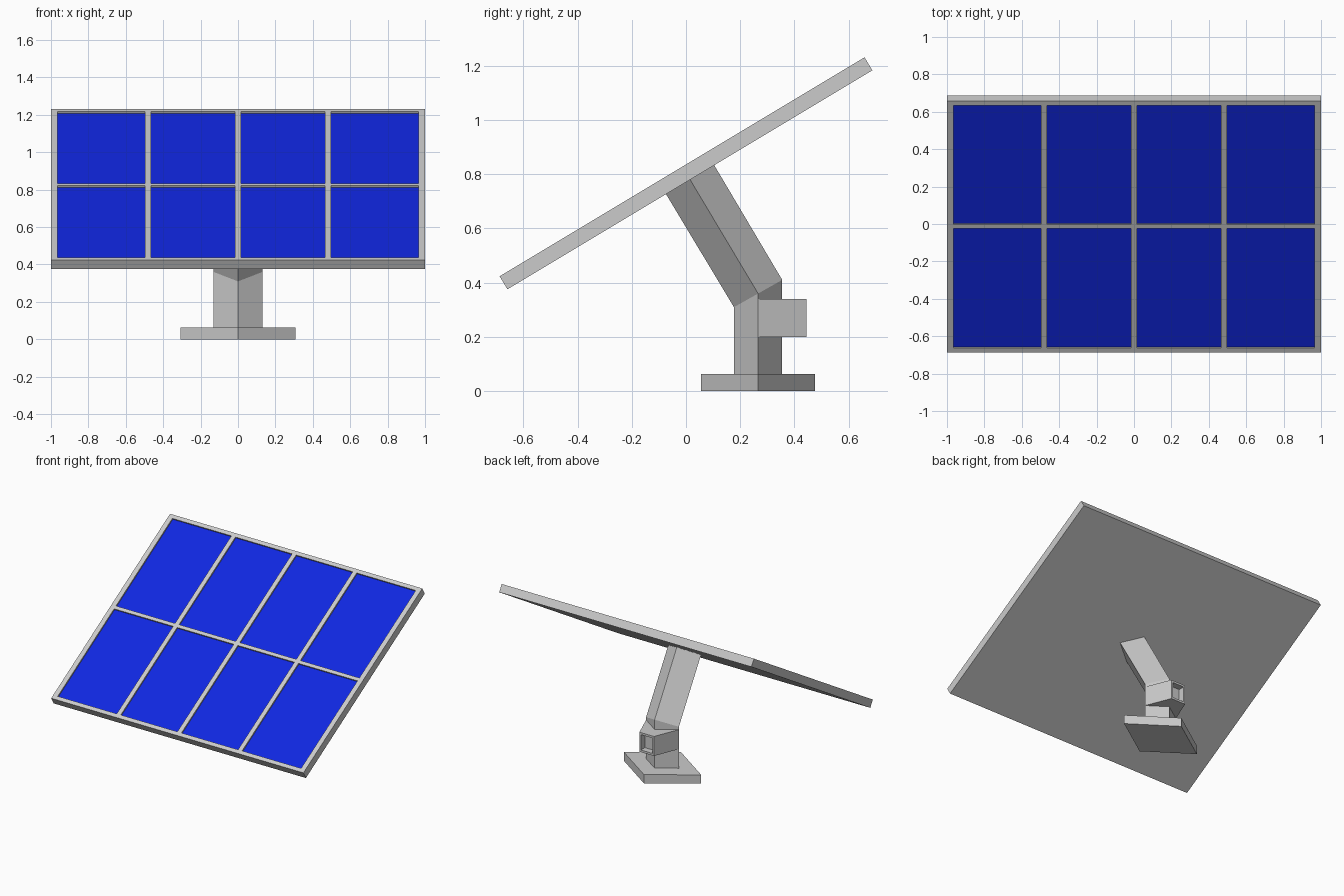
import bpy, bmesh
from math import atan
from mathutils import Matrix, Vector

if "Cube" in bpy.data.objects:
    bpy.data.objects.remove(bpy.data.objects["Cube"])

TILT = atan(0.6)
W, L, T, D = 2.0, 1.57, 0.056, 0.012      # panel width, length, thickness, cell recess
PANEL = Matrix.Translation((0, 0, 0.8035)) @ Matrix.Rotation(TILT, 4, 'X')
CY = 0.266                                # stand centre in y

blue = bpy.data.materials.new("cell_blue")
blue.diffuse_color = (0.005, 0.02, 0.75, 1)
blue.use_nodes = True
blue.node_tree.nodes["Principled BSDF"].inputs["Base Color"].default_value = blue.diffuse_color


def finish(name, bm, mat=None):
    bmesh.ops.recalc_face_normals(bm, faces=bm.faces)
    me = bpy.data.meshes.new(name)
    bm.to_mesh(me)
    bm.free()
    ob = bpy.data.objects.new(name, me)
    bpy.context.collection.objects.link(ob)
    if mat:
        me.materials.append(mat)
    return ob


def add_box(bm, x0, x1, y0, y1, z0, z1):
    m = Matrix.Translation(((x0 + x1) / 2, (y0 + y1) / 2, (z0 + z1) / 2))
    bmesh.ops.create_cube(bm, size=1, matrix=m @ Matrix.Diagonal((x1 - x0, y1 - y0, z1 - z0, 1)))


def loft(name, rings):
    """Closed solid through rings of equal point count."""
    bm = bmesh.new()
    vs = [[bm.verts.new(p) for p in r] for r in rings]
    n = len(vs[0])
    for a, b in zip(vs, vs[1:]):
        for i in range(n):
            j = (i + 1) % n
            bm.faces.new((a[i], a[j], b[j], b[i]))
    bm.faces.new(vs[0])
    bm.faces.new(vs[-1])
    return finish(name, bm)


def diamond(rx, ry, z, slope=0.0, shift=0.0):
    pts = [(rx, 0), (0, ry), (-rx, 0), (0, -ry)]
    return [(x, CY + y + shift, z + slope * y) for x, y in pts]


# Panel backing slab
bm = bmesh.new()
add_box(bm, -W / 2, W / 2, -L / 2, L / 2, -T / 2, T / 2 - D)
finish("panel_back", bm).matrix_world = PANEL

# Raised frame rails and dividers
xs = [(-1, -0.965), (-0.497, -0.465), (-0.016, 0.016), (0.465, 0.497), (0.965, 1)]
ys = [(-L / 2, -L / 2 + 0.028), (-0.0125, 0.0125), (L / 2 - 0.028, L / 2)]
bm = bmesh.new()
for x0, x1 in xs:
    add_box(bm, x0, x1, -L / 2, L / 2, T / 2 - D, T / 2)
for y0, y1 in ys:
    for a, b in zip(xs, xs[1:]):
        add_box(bm, a[1], b[0], y0, y1, T / 2 - D, T / 2)
finish("panel_frame", bm).matrix_world = PANEL

# Blue cells set into the frame
bm = bmesh.new()
for a, b in zip(xs, xs[1:]):
    for c, d in zip(ys, ys[1:]):
        add_box(bm, a[1], b[0], c[1], d[0], T / 2 - D - 0.002, T / 2 - D + 0.002)
finish("solar_cells", bm, blue).matrix_world = PANEL

# Diamond foot and bent four-sided post
loft("foot", [diamond(0.307, 0.21, 0), diamond(0.307, 0.21, 0.063)])
loft("post", [diamond(0.13, 0.089, 0.06),
              diamond(0.13, 0.089, 0.36, 0.565),
              diamond(0.13, 0.089, 0.782, 0.6, -0.252)])


# Tapered control box behind the post, with a recessed end
def rect(hx, y, z0, z1):
    return [(-hx, y, z0), (hx, y, z0), (hx, y, z1), (-hx, y, z1)]


loft("control_box", [rect(0.13, CY, 0.20, 0.34), rect(0.058, 0.445, 0.20, 0.34),
                     rect(0.046, 0.445, 0.215, 0.325), rect(0.046, 0.40, 0.215, 0.325)])
